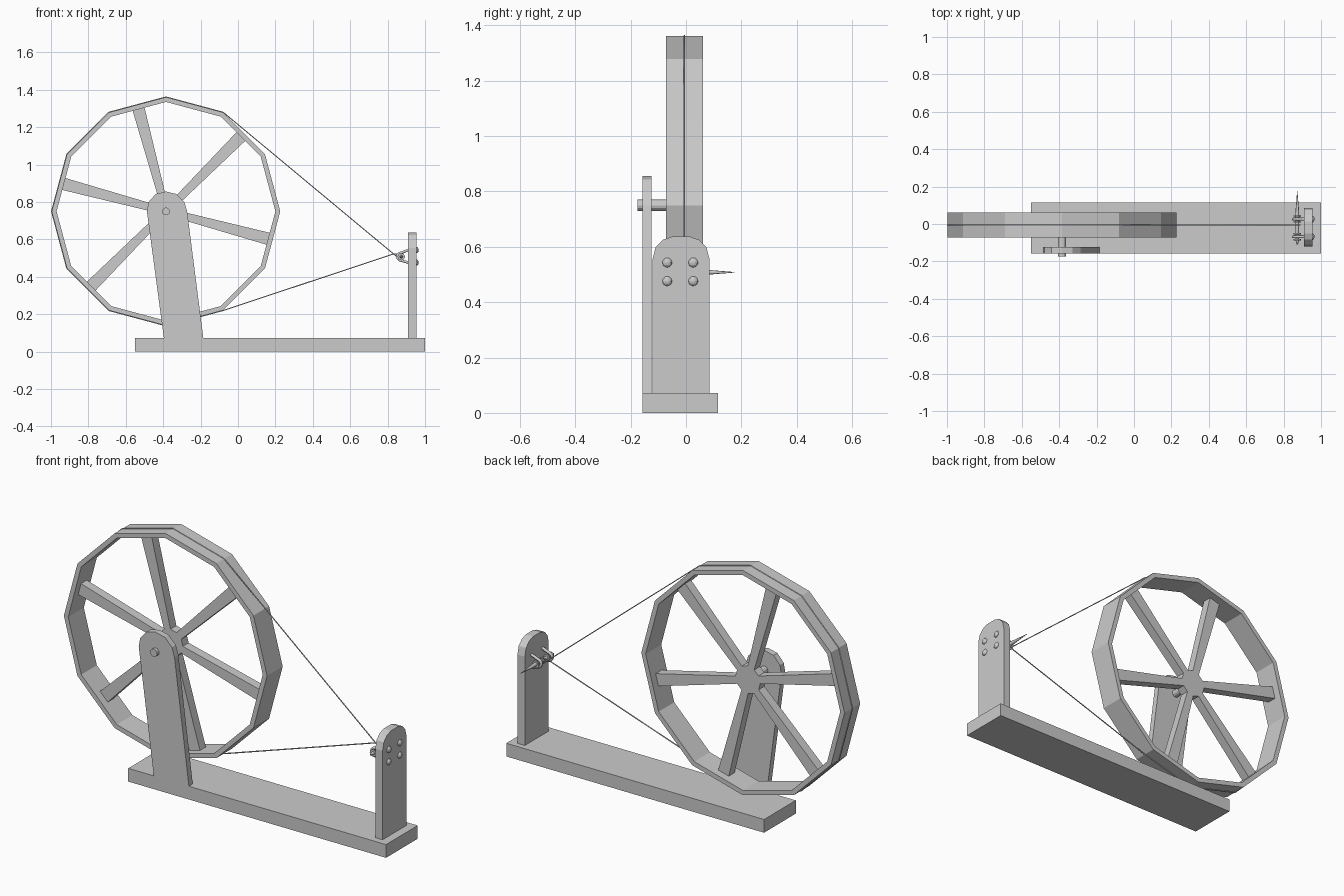
import bpy, bmesh
from math import sin, cos, radians, pi
from mathutils import Vector, Matrix

if "Cube" in bpy.data.objects:
    bpy.data.objects.remove(bpy.data.objects["Cube"])

CX, CZ, WY = -0.385, 0.75, -0.006      # wheel centre


def finish(bm, name):
    bmesh.ops.recalc_face_normals(bm, faces=bm.faces)
    me = bpy.data.meshes.new(name)
    bm.to_mesh(me)
    bm.free()
    ob = bpy.data.objects.new(name, me)
    bpy.context.collection.objects.link(ob)
    return ob


def prism(name, points, offset):
    """Extrude a closed 3D outline along an offset vector."""
    bm = bmesh.new()
    f = bm.faces.new([bm.verts.new(p) for p in points])
    r = bmesh.ops.extrude_face_region(bm, geom=[f])
    vs = [v for v in r['geom'] if isinstance(v, bmesh.types.BMVert)]
    bmesh.ops.translate(bm, verts=vs, vec=offset)
    return finish(bm, name)


def tube(name, points, radius, cyclic=False, radii=None, sides=1):
    cu = bpy.data.curves.new(name, 'CURVE')
    cu.dimensions = '3D'
    cu.bevel_depth = radius
    cu.bevel_resolution = sides
    cu.use_fill_caps = True
    sp = cu.splines.new('POLY')
    sp.points.add(len(points) - 1)
    for i, p in enumerate(points):
        sp.points[i].co = (*p, 1)
        sp.points[i].radius = radii[i] if radii else 1
    sp.use_cyclic_u = cyclic
    ob = bpy.data.objects.new(name, cu)
    bpy.context.collection.objects.link(ob)
    return ob


def on_wheel(deg, r, y=WY):
    a = radians(deg)
    return Vector((CX + r * cos(a), y, CZ + r * sin(a)))


# base plank
prism('base', [(-0.55, -0.157, 0), (1, -0.157, 0), (1, 0.115, 0), (-0.55, 0.115, 0)], (0, 0, 0.072))

# leaning wheel post with rounded top
post = [(-0.396, 0.07), (-0.185, 0.07), (-0.272, 0.75), (-0.287, 0.80), (-0.33, 0.843), (-0.385, 0.856),
        (-0.44, 0.843), (-0.478, 0.80), (-0.487, 0.75)]
prism('wheel_post', [(x, -0.157, z) for x, z in post], (0, 0.033, 0))

# spindle post with rounded top
half = [(0.103, 0.07), (0.103, 0.555), (0.092, 0.598), (0.066, 0.625), (0.032, 0.637)]
prof = half + [(-y, z) for y, z in reversed(half)]
prism('spindle_post', [(0.91, y - 0.018, z) for y, z in prof], (0.044, 0, 0))

# twelve-sided rim
bm = bmesh.new()
loops = []
for r, dy in ((0.611, -0.067), (0.611, 0.067), (0.585, 0.067), (0.585, -0.067)):
    loops.append([bm.verts.new(on_wheel(30 * i, r, WY + dy)) for i in range(12)])
for k in range(4):
    a, b = loops[k], loops[(k + 1) % 4]
    for i in range(12):
        j = (i + 1) % 12
        bm.faces.new((a[i], a[j], b[j], b[i]))
finish(bm, 'wheel_rim')

# hub and six tapered spokes
prism('wheel_hub', [on_wheel(30 * i, 0.075, WY - 0.025) for i in range(12)], (0, 0.05, 0))
for k in range(6):
    a = radians(-15 + 60 * k)
    d, n = Vector((cos(a), 0, sin(a))), Vector((-sin(a), 0, cos(a)))
    c = Vector((CX, WY - 0.025, CZ))
    prism(f'spoke_{k + 1}', [c + d * r + n * w for r, w in
                             ((0.06, -0.02), (0.568, -0.033), (0.568, 0.033), (0.06, 0.02))], (0, 0.05, 0))

# axle
prism('axle', [on_wheel(30 * i, 0.021, -0.175) for i in range(12)], (0, 0.16, 0))

# spindle, tapered at both ends
SX, SZ = 0.873, 0.508
sy = [-0.11, -0.09, 0.04, 0.085, 0.176]
tube('spindle', [(SX, y, SZ) for y in sy], 0.011, radii=[0.3, 0.8, 1, 0.75, 0.08], sides=2)

# leather loops around the spindle with knots behind the post
for i, y in enumerate((-0.068, 0.026)):
    arc = [(SX + 0.021 * cos(t), y, SZ + 0.021 * sin(t)) for t in [pi / 2 + pi * k / 6 for k in range(7)]]
    tube(f'leather_loop_{i + 1}', [(0.95, y, 0.543), (0.91, y, 0.543)] + arc +
         [(0.91, y, 0.476), (0.95, y, 0.476)], 0.008)
    for j, z in enumerate((0.543, 0.476)):
        bm = bmesh.new()
        bmesh.ops.create_icosphere(bm, subdivisions=2, radius=0.018)
        bmesh.ops.scale(bm, vec=(0.7, 1, 1), verts=bm.verts)
        bmesh.ops.translate(bm, vec=(0.953, y, z), verts=bm.verts)
        finish(bm, f'leather_knot_{i + 1}_{j + 1}')
    # retaining collars either side of each loop
    for s in (-1, 1):
        tube(f'spindle_collar_{i + 1}_{s}', [(SX, y + s * 0.016 - 0.003, SZ), (SX, y + s * 0.016 + 0.003, SZ)],
             0.02, sides=2)

# crossed drive cord round the wheel and spindle
cord = [on_wheel(a, 0.612) for a in range(60, 301, 30)]
turn = [(SX + 0.016 * cos(radians(t)), WY, SZ + 0.016 * sin(radians(t))) for t in range(110, -136, -35)]
tube('drive_cord', cord + [(0.83, WY, 0.522)] + turn + [(0.825, WY, 0.528)], 0.003, cyclic=True)
